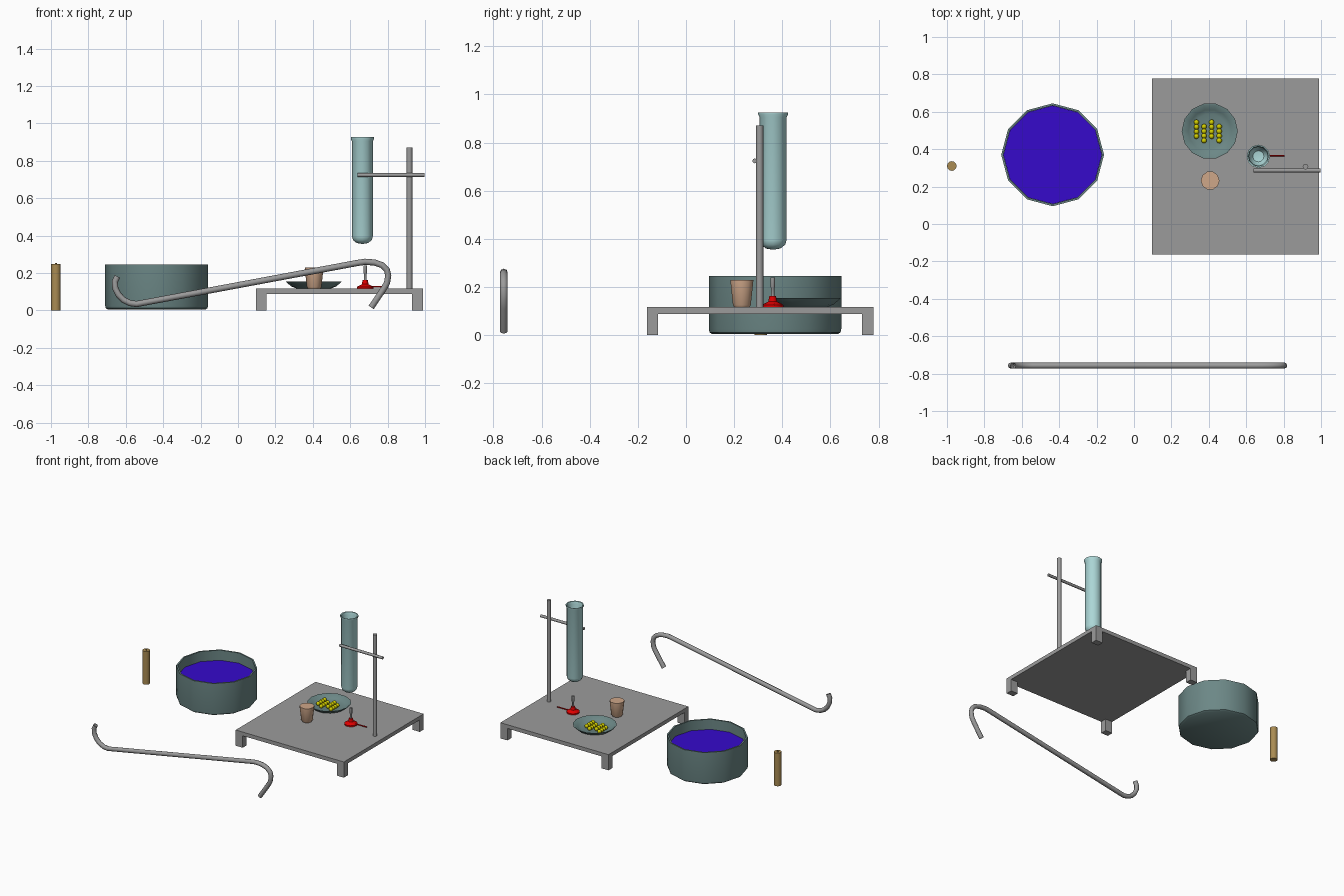
import bpy, bmesh, math
from mathutils import Vector

if "Cube" in bpy.data.objects:
    bpy.data.objects.remove(bpy.data.objects["Cube"])


def material(name, rgb):
    m = bpy.data.materials.new(name)
    m.diffuse_color = (*rgb, 1)
    m.use_nodes = True
    m.node_tree.nodes["Principled BSDF"].inputs["Base Color"].default_value = m.diffuse_color
    return m


GREY = material("grey metal", (0.33, 0.33, 0.33))
TEAL = material("dark teal glass", (0.15, 0.245, 0.24))
GLASS = material("pale glass", (0.42, 0.69, 0.69))
WATER = material("blue water", (0.037, 0.003, 0.6))
CORK = material("cork", (0.62, 0.385, 0.25))
WOOD = material("brown wood", (0.40, 0.26, 0.085))
YELLOW = material("yellow", (0.65, 0.62, 0.0))
RED = material("red", (0.75, 0.0, 0.0))


def finish(name, bm, mat, smooth=None):
    bmesh.ops.remove_doubles(bm, verts=bm.verts, dist=1e-5)
    bmesh.ops.recalc_face_normals(bm, faces=bm.faces)
    me = bpy.data.meshes.new(name)
    bm.to_mesh(me)
    bm.free()
    me.materials.append(mat)
    ob = bpy.data.objects.new(name, me)
    bpy.context.collection.objects.link(ob)
    if smooth:
        bpy.ops.object.select_all(action='DESELECT')
        ob.select_set(True)
        bpy.context.view_layer.objects.active = ob
        bpy.ops.object.shade_smooth_by_angle(angle=math.radians(smooth))
    return ob


def lathe(name, x, y, profile, sides, mat, smooth=38):
    """Spin a (radius, height) profile that starts and ends on the axis."""
    bm = bmesh.new()
    rings = []
    for r, z in profile:
        rings.append([bm.verts.new((x + r * math.cos(2 * math.pi * i / sides),
                                    y + r * math.sin(2 * math.pi * i / sides), z))
                      for i in range(sides)])
    for a, b in zip(rings, rings[1:]):
        for i in range(sides):
            j = (i + 1) % sides
            bm.faces.new((a[i], a[j], b[j], b[i]))
    bmesh.ops.dissolve_degenerate(bm, dist=1e-5, edges=bm.edges)
    return finish(name, bm, mat, smooth)


def box(name, lo, hi, mat):
    bm = bmesh.new()
    bmesh.ops.create_cube(bm, size=1)
    lo, hi = Vector(lo), Vector(hi)
    for v in bm.verts:
        v.co = (lo + hi) / 2 + v.co * (hi - lo)
    return finish(name, bm, mat)


def rod(name, a, b, r, sides, mat):
    a, b = Vector(a), Vector(b)
    bm = bmesh.new()
    bmesh.ops.create_cone(bm, cap_ends=True, segments=sides, radius1=r,
                          radius2=r, depth=(b - a).length)
    rot = (b - a).to_track_quat('Z', 'Y')
    for v in bm.verts:
        v.co = (a + b) / 2 + rot @ v.co
    return finish(name, bm, mat, 46)


# Table with four corner legs
X0, X1, Y0, Y1 = 0.095, 0.988, -0.163, 0.778
box("table_top", (X0, Y0, 0.089), (X1, Y1, 0.117), GREY)
for side, x in (("left", X0), ("right", X1 - 0.058)):
    for end, y in (("front", Y0), ("back", Y1 - 0.047)):
        box(f"leg_{end}_{side}", (x, y, 0), (x + 0.058, y + 0.047, 0.089), GREY)

# Stand with clamp bar
rod("stand_rod", (0.917, 0.306, 0.117), (0.917, 0.306, 0.872), 0.015, 12, GREY)
rod("clamp_bar", (0.64, 0.286, 0.724), (0.997, 0.286, 0.724), 0.01, 10, GREY)

# Test tube, hollow with a flared rim
lathe("test_tube", 0.665, 0.362,
      [(0, 0.355), (0.03, 0.36), (0.05, 0.376), (0.056, 0.396), (0.056, 0.905),
       (0.062, 0.917), (0.062, 0.926), (0.055, 0.924), (0.05, 0.905),
       (0.05, 0.40), (0.03, 0.37), (0, 0.365)], 12, GLASS)

# Water bowl
lathe("bowl", -0.435, 0.37,
      [(0, 0.004), (0.26, 0.004), (0.272, 0.012), (0.275, 0.025), (0.275, 0.245),
       (0.264, 0.245), (0.264, 0.02), (0, 0.02)], 12, TEAL)
lathe("water", -0.435, 0.37, [(0, 0.16), (0.263, 0.16), (0.263, 0.17), (0, 0.17)],
      12, WATER)

# Dish and its beads
lathe("dish", 0.405, 0.497,
      [(0, 0.118), (0.095, 0.118), (0.12, 0.128), (0.15, 0.154), (0.143, 0.154),
       (0.115, 0.133), (0.092, 0.124), (0, 0.124)], 14, TEAL)
bm = bmesh.new()
for col in range(4):
    for row in range(4):
        start = bmesh.ops.create_uvsphere(bm, u_segments=10, v_segments=6, radius=0.0145)
        pos = (0.334 + 0.0405 * col, 0.544 - 0.025 * row - 0.023 * (col % 2), 0.137)
        bmesh.ops.translate(bm, verts=start["verts"], vec=pos)
finish("beads", bm, YELLOW, 60)

# Tapered stopper
lathe("stopper", 0.407, 0.232,
      [(0, 0.118), (0.034, 0.118), (0.039, 0.125), (0.05, 0.224), (0.05, 0.23), (0, 0.23)],
      10, CORK)

# Burner: red foot, metal barrel, gas inlet
lathe("burner_foot", 0.68, 0.36,
      [(0, 0.117), (0.045, 0.117), (0.045, 0.126), (0.018, 0.14), (0.014, 0.162), (0, 0.162)],
      12, RED)
lathe("burner_barrel", 0.68, 0.36,
      [(0, 0.16), (0.007, 0.16), (0.007, 0.195), (0.01, 0.2), (0.01, 0.24), (0, 0.24)],
      10, GREY)
rod("gas_inlet", (0.69, 0.366, 0.127), (0.805, 0.366, 0.127), 0.004, 8, RED)

# Wooden splint holder
lathe("wooden_peg", -0.974, 0.31,
      [(0, 0), (0.026, 0), (0.026, 0.247), (0, 0.247)], 12, WOOD)
rod("peg_tip", (-0.974, 0.31, 0.247), (-0.974, 0.31, 0.254), 0.005, 8, WOOD)

# Bent delivery tube, open at both ends
path = [(-0.645, 0.182), (-0.658, 0.155), (-0.656, 0.118), (-0.64, 0.085),
        (-0.612, 0.056), (-0.578, 0.039), (-0.542, 0.034), (0.64, 0.254),
        (0.68, 0.26), (0.73, 0.256), (0.77, 0.242), (0.796, 0.217),
        (0.803, 0.187), (0.797, 0.148), (0.78, 0.117), (0.712, 0.016)]
cu = bpy.data.curves.new("delivery_tube", 'CURVE')
cu.dimensions = '3D'
cu.bevel_depth = 0.0165
cu.bevel_resolution = 2
sp = cu.splines.new('POLY')
sp.points.add(len(path) - 1)
for p, (x, z) in zip(sp.points, path):
    p.co = (x, -0.757, z, 1)
cu.materials.append(GREY)
tube = bpy.data.objects.new("delivery_tube", cu)
bpy.context.collection.objects.link(tube)
bpy.ops.object.select_all(action='DESELECT')
tube.select_set(True)
bpy.context.view_layer.objects.active = tube
bpy.ops.object.convert(target='MESH')
bpy.ops.object.shade_smooth_by_angle(angle=math.radians(50))
